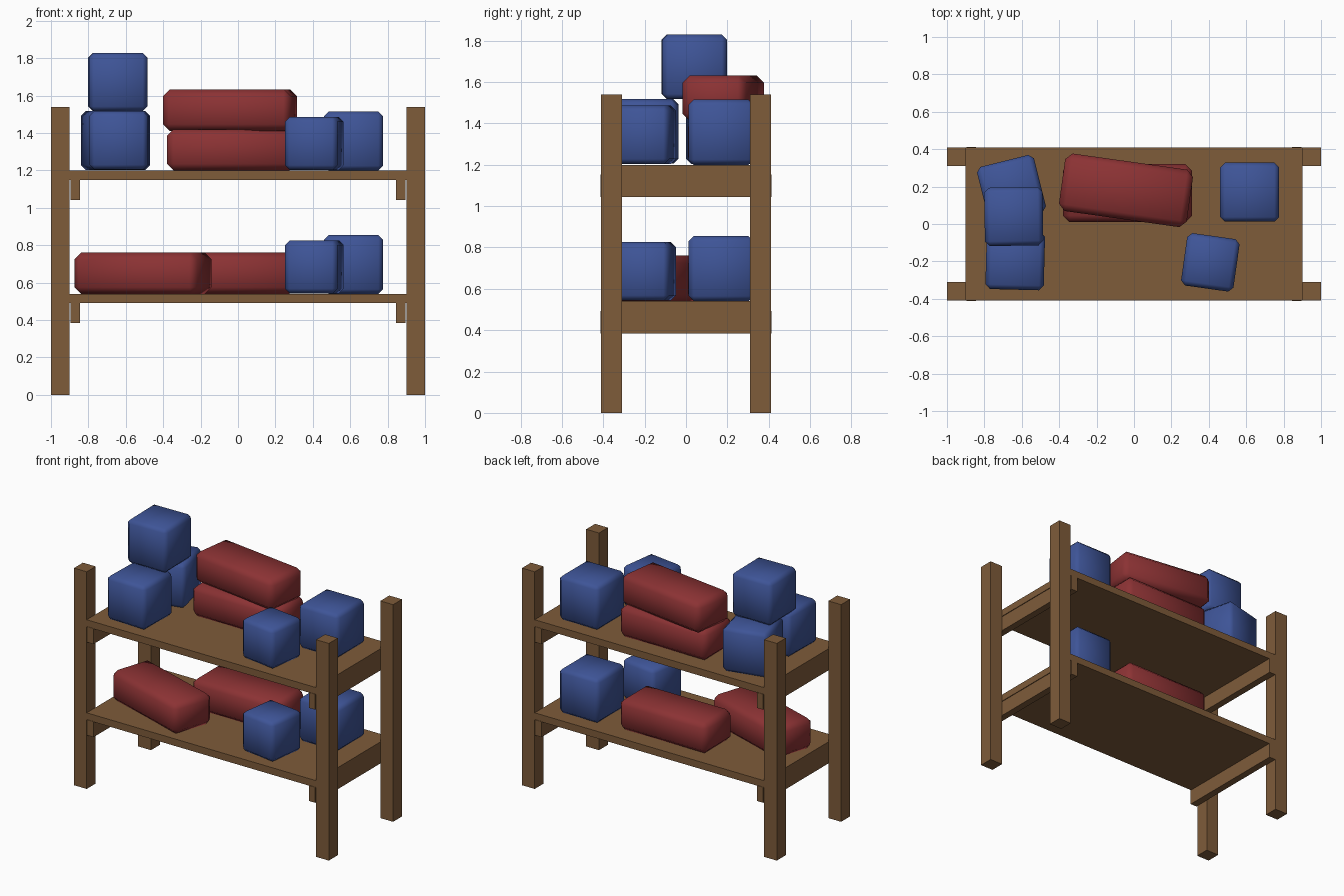
import bpy
from math import radians

if "Cube" in bpy.data.objects:
    bpy.data.objects.remove(bpy.data.objects["Cube"], do_unlink=True)


def make_material(name, rgb):
    mat = bpy.data.materials.new(name)
    mat.use_nodes = True
    color = (*rgb, 1.0)
    mat.diffuse_color = color
    mat.node_tree.nodes["Principled BSDF"].inputs["Base Color"].default_value = color
    return mat


wood = make_material("brown wood", (0.21, 0.106, 0.042))
blue = make_material("blue", (0.048, 0.089, 0.31))
red = make_material("dark red", (0.26, 0.032, 0.034))


def box(name, size, center, mat, turn=0, bevel=0):
    """Box with optional turn about z (degrees) and soft chamfered edges."""
    bpy.ops.mesh.primitive_cube_add(size=1, location=center)
    obj = bpy.context.object
    obj.name = name
    obj.scale = size
    bpy.ops.object.transform_apply(location=False, rotation=False, scale=True)
    obj.rotation_euler.z = radians(turn)
    obj.data.materials.append(mat)
    if bevel:
        mod = obj.modifiers.new("soft edges", "BEVEL")
        mod.width = bevel
        mod.segments = 1
        bpy.ops.object.shade_smooth()
    return obj


def crate(name, x, y, base, size, turn):
    box(name, (size, size, size), (x, y, base + size / 2), blue, turn, 0.025)


def bundle(name, x, y, base, turn):
    box(name, (0.69, 0.31, 0.22), (x, y, base + 0.11), red, turn, 0.035)


# Corner posts
for side, sx in (("right", -1), ("left", 1)):
    for end, sy in (("front", -1), ("back", 1)):
        box(f"{end}_{side}_post", (0.1, 0.1, 1.54), (sx * 0.95, sy * 0.36, 0.77), wood)

# Shelves with end rails, and the two crates repeated on each
for level, top in (("lower", 0.54), ("upper", 1.2)):
    box(f"{level}_shelf", (1.8, 0.82, 0.05), (0, 0, top - 0.025), wood)
    for side, sx in (("right", -1), ("left", 1)):
        box(f"{level}_{side}_rail", (0.05, 0.826, 0.11), (sx * 0.87, 0, top - 0.102), wood)
    crate(f"{level}_back_crate", 0.618, 0.17, top, 0.315, 0)
    crate(f"{level}_front_crate", 0.408, -0.205, top + 0.003, 0.283, -8)
    bundle(f"{level}_middle_bundle", -0.035, 0.165, top, 0)

# Stacked crates on the upper shelf
crate("stack_front_crate", -0.635, -0.195, 1.205, 0.312, -1.5)
crate("stack_back_crate", -0.655, 0.185, 1.203, 0.314, 14)
crate("stack_top_crate", -0.643, 0.04, 1.517, 0.312, 1)

# Remaining bundles
bundle("stacked_bundle", -0.043, 0.18, 1.412, -8)
bundle("turned_bundle", -0.508, -0.13, 0.54, -18)
